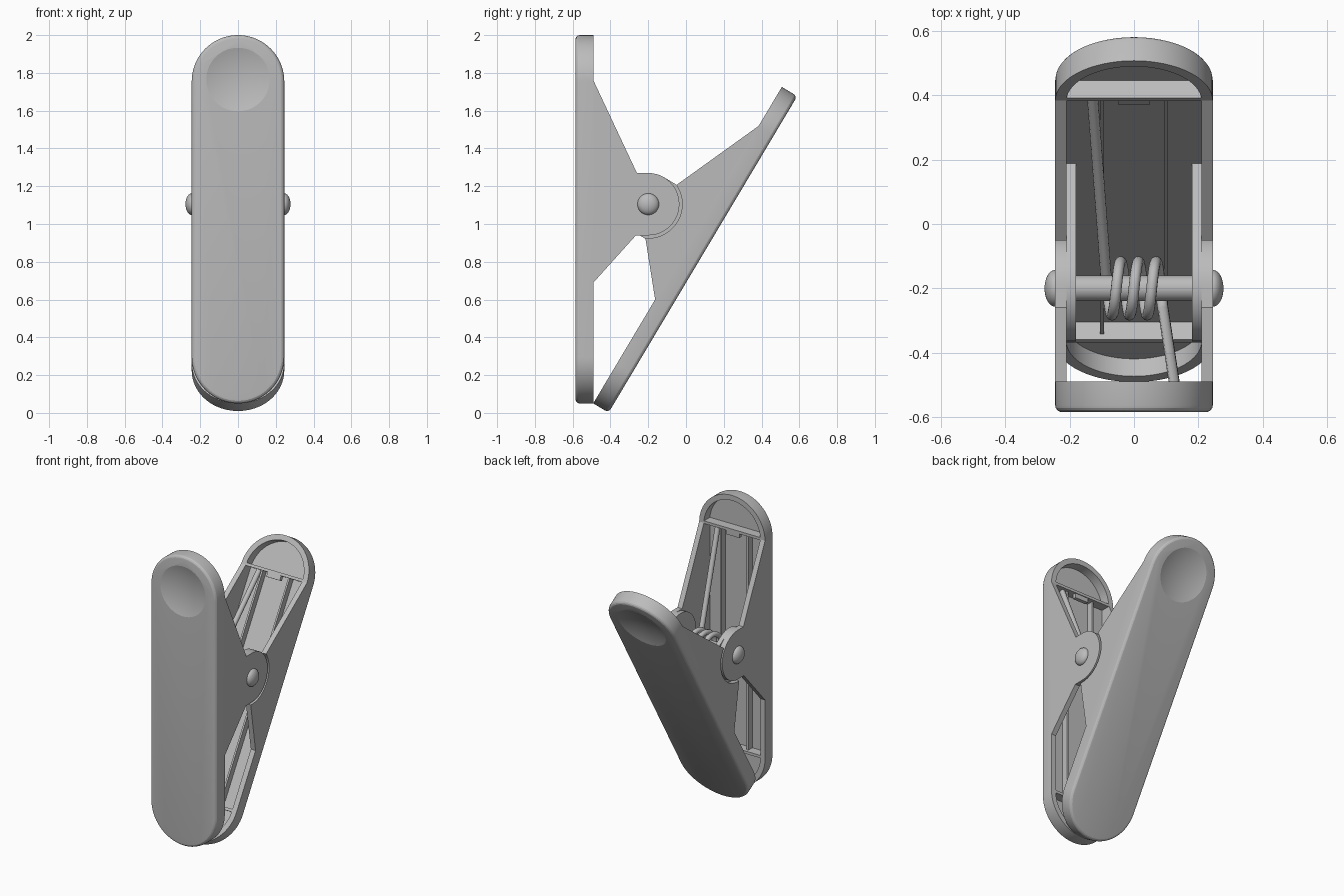
import bpy, bmesh
from math import sin, cos, pi, radians
from mathutils import Matrix, Vector

cube = bpy.data.objects.get("Cube")
if cube:
    bpy.data.objects.remove(cube)

grey = bpy.data.materials.new("plain grey")
grey.use_nodes = True
COLOUR = (0.5, 0.5, 0.5, 1)
grey.diffuse_color = COLOUR
grey.node_tree.nodes["Principled BSDF"].inputs["Base Color"].default_value = COLOUR

# Handle space: x across, y depth from the outer face, z along the handle
HALF, LENGTH, RIM, FLOOR, WALL = 0.245, 1.95, 0.095, 0.032, 0.035
PIVOT = Vector((0, 0.385, 1.055))
AXLE = Vector((0, -0.2, 1.105))
FRONT = Matrix.Translation(AXLE - PIVOT)
REAR = (Matrix.Translation(AXLE) @ Matrix.Rotation(radians(-30.8), 4, 'X')
        @ Matrix.Rotation(pi, 4, 'Z') @ Matrix.Translation(-PIVOT))


def finish(name, bm, matrix=Matrix()):
    bmesh.ops.transform(bm, matrix=matrix, verts=bm.verts)
    bmesh.ops.recalc_face_normals(bm, faces=bm.faces)
    mesh = bpy.data.meshes.new(name)
    bm.to_mesh(mesh)
    bm.free()
    mesh.materials.append(grey)
    obj = bpy.data.objects.new(name, mesh)
    bpy.context.collection.objects.link(obj)
    return obj


def smooth(obj, angle=35):
    bpy.ops.object.select_all(action='DESELECT')
    obj.select_set(True)
    bpy.context.view_layer.objects.active = obj
    bpy.ops.object.shade_smooth_by_angle(angle=radians(angle))


def arc(cx, cy, r, start, end, steps=24):
    angles = [radians(start + (end - start) * i / steps) for i in range(steps + 1)]
    return [(cx + r * cos(a), cy + r * sin(a)) for a in angles]


def tray(name, matrix):
    # Hollow rounded shell with a softened outer edge
    outline = (arc(0, LENGTH - HALF, HALF, 0, 180, 40)
               + arc(0, HALF, HALF, 180, 360, 40))
    bm = bmesh.new()
    base = bm.faces.new([bm.verts.new((x, 0, z)) for x, z in outline])
    out = bmesh.ops.extrude_face_region(bm, geom=[base], use_keep_orig=True)
    top = [f for f in out["geom"] if isinstance(f, bmesh.types.BMFace)]
    bmesh.ops.translate(bm, vec=(0, RIM, 0),
                        verts=[v for v in out["geom"] if isinstance(v, bmesh.types.BMVert)])
    bmesh.ops.recalc_face_normals(bm, faces=bm.faces)
    bmesh.ops.inset_region(bm, faces=top, thickness=WALL)
    out = bmesh.ops.extrude_face_region(bm, geom=top)
    bmesh.ops.translate(bm, vec=(0, FLOOR - RIM, 0),
                        verts=[v for v in out["geom"] if isinstance(v, bmesh.types.BMVert)])
    bmesh.ops.delete(bm, geom=[f for f in top if f.is_valid], context='FACES_ONLY')
    rim = [e for e in bm.edges if all(abs(v.co.y) < 1e-5 for v in e.verts)]
    bmesh.ops.bevel(bm, geom=rim, offset=0.022, segments=4, profile=0.5, affect='EDGES')
    shell = finish(name, bm, matrix)

    # Shallow round finger dimple
    bm = bmesh.new()
    radius, depth = 0.6, 0.024
    bmesh.ops.create_uvsphere(bm, u_segments=128, v_segments=96, radius=radius,
                              matrix=Matrix.Translation((0, depth - radius, 1.715))
                              @ Matrix.Rotation(pi / 2, 4, 'X'))
    cutter = finish(name + "_dimple_cutter", bm, matrix)
    cut = shell.modifiers.new("dimple", 'BOOLEAN')
    cut.operation, cut.solver, cut.object = 'DIFFERENCE', 'EXACT', cutter
    bpy.context.view_layer.objects.active = shell
    bpy.ops.object.modifier_apply(modifier=cut.name)
    bpy.data.objects.remove(cutter)
    smooth(shell, 12)


def side_plates(name, matrix, profile, inner, outer):
    # Matching pair of flat plates; the profile is (along, depth)
    bm = bmesh.new()
    for side in (-1, 1):
        face = bm.faces.new([bm.verts.new((side * inner, d, s)) for s, d in profile])
        out = bmesh.ops.extrude_face_region(bm, geom=[face], use_keep_orig=True)
        bmesh.ops.translate(bm, vec=(side * (outer - inner), 0, 0),
                            verts=[v for v in out["geom"] if isinstance(v, bmesh.types.BMVert)])
    smooth(finish(name, bm, matrix), 25)


def boxes(name, matrix, ranges):
    bm = bmesh.new()
    for lo, hi in ranges:
        lo, hi = Vector(lo), Vector(hi)
        bmesh.ops.create_cube(bm, size=1, matrix=Matrix.Translation((lo + hi) / 2)
                              @ Matrix.Diagonal((hi - lo).to_4d()))
    finish(name, bm, matrix)


EAR_LOW, EAR_HIGH = (0.64, RIM), (1.71, RIM)
INSIDE = HALF - WALL
for name, matrix in (("front", FRONT), ("rear", REAR)):
    tray(name + "_handle", matrix)
    # Stiffening ribs and the small spring catch
    boxes(name + "_cross_ribs", matrix,
          [((-INSIDE, FLOOR, s), (INSIDE, RIM, s + 0.018)) for s in (0.24, 1.705)])
    boxes(name + "_long_ribs", matrix,
          [((x - 0.006, FLOOR, 0.255), (x + 0.006, 0.075, 1.706)) for x in (-0.1, 0.1)])
    boxes(name + "_spring_catch", matrix, [((-0.05, 0.065, 1.675), (0.05, 0.09, 1.706))])

# Front ears end in a disc; rear ears are cut away to clear it
s0, d0 = PIVOT.z, PIVOT.y
disc = arc(s0, d0, 0.165, 180, 0)
side_plates("front_ears", FRONT, [EAR_LOW, (0.89, 0.32)] + disc + [(1.22, 0.325), EAR_HIGH],
            INSIDE, HALF)
side_plates("rear_ears", REAR, [EAR_LOW] + arc(s0, d0, 0.18, 206, 335) + [EAR_HIGH],
            INSIDE, HALF)
side_plates("rear_pivot_plates", REAR, [(0.89, FLOOR)] + disc + [(1.22, FLOOR)],
            INSIDE - 0.03, INSIDE)

# Axle with domed heads
bm = bmesh.new()
bmesh.ops.create_cone(bm, cap_ends=True, segments=40, radius1=0.04, radius2=0.04, depth=0.48,
                      matrix=Matrix.Translation(AXLE) @ Matrix.Rotation(pi / 2, 4, 'Y'))
smooth(finish("axle", bm))
for side, name in ((1, "left"), (-1, "right")):
    bm = bmesh.new()
    bmesh.ops.create_uvsphere(bm, u_segments=40, v_segments=24, radius=1,
                              matrix=Matrix.Translation(AXLE + Vector((side * HALF, 0, 0)))
                              @ Matrix.Diagonal((0.033, 0.057, 0.057, 1))
                              @ Matrix.Rotation(pi / 2, 4, 'Y'))
    smooth(finish(name + "_axle_head", bm), 60)

# Torsion spring: coil with an arm running up into each handle
COIL, PITCH, START, END = 0.083, 0.055, 236, 1410
path = [REAR @ Vector((0.13, 0.06, 1.70))]
for i in range(131):
    deg = START + (END - START) * i / 130
    t = radians(deg)
    path.append(AXLE + Vector(((deg - 810) / 360 * PITCH, -COIL * cos(t), COIL * sin(t))))
path.append(FRONT @ Vector((0.13, 0.06, 1.70)))
curve = bpy.data.curves.new("spring", 'CURVE')
curve.dimensions = '3D'
curve.bevel_depth = 0.017
curve.bevel_resolution = 4
curve.use_fill_caps = True
spline = curve.splines.new('POLY')
spline.points.add(len(path) - 1)
for point, co in zip(spline.points, path):
    point.co = (*co, 1)
curve.materials.append(grey)
bpy.context.collection.objects.link(bpy.data.objects.new("spring", curve))
